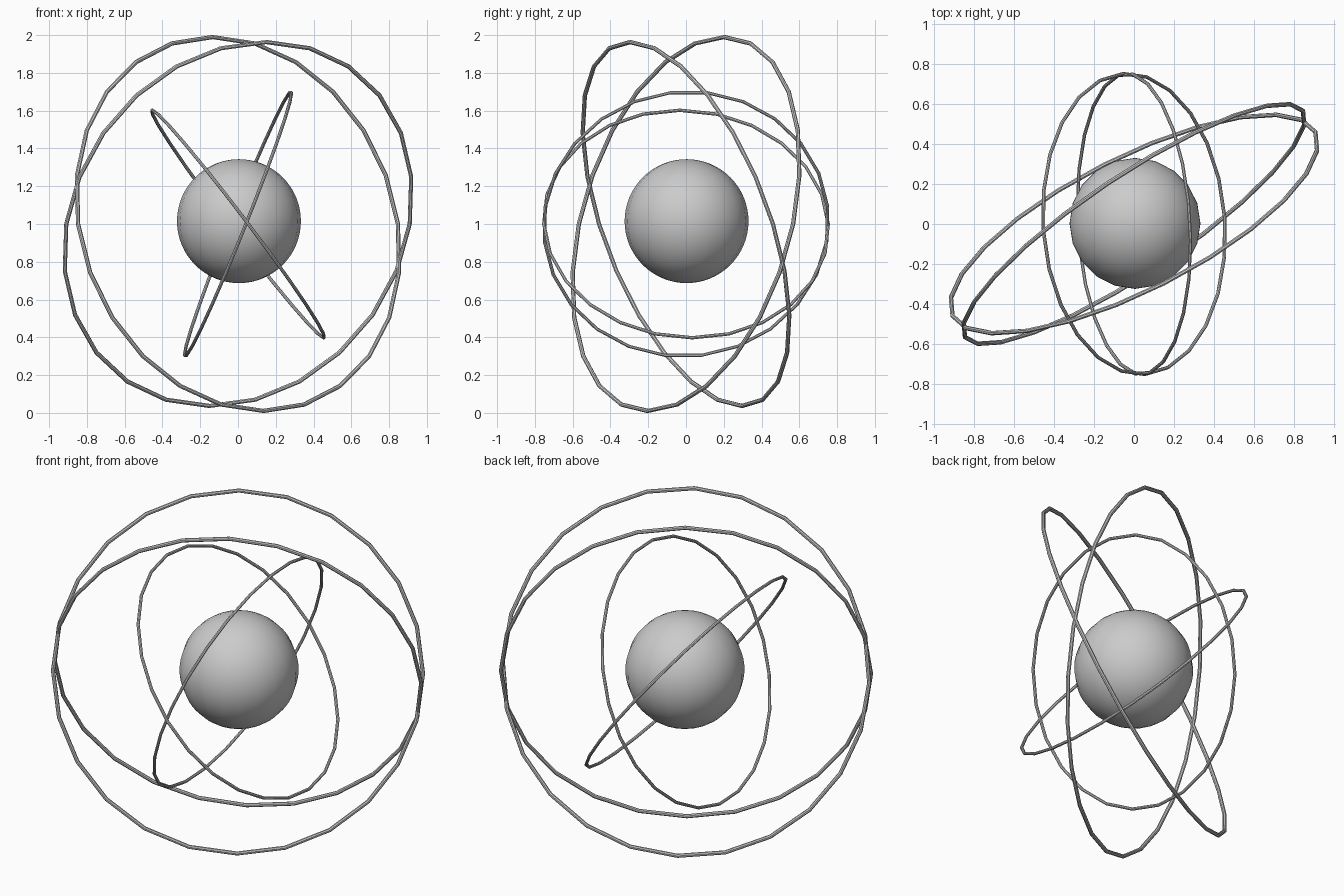
import bpy
from math import radians
from mathutils import Vector, Matrix

if "Cube" in bpy.data.objects:
    bpy.data.objects.remove(bpy.data.objects["Cube"])

CENTRE = Vector((0, 0, 1.0))


def ring(name, normal, radius, tube, phase=0):
    """Thin faceted hoop facing `normal`, one corner at its highest point."""
    n = Vector(normal).normalized()
    up = Vector((0, 0, 1))
    x = (up - n * up.dot(n)).normalized()
    y = n.cross(x)
    rot = Matrix((x, y, n)).transposed().to_4x4()
    bpy.ops.mesh.primitive_torus_add(major_segments=24, minor_segments=8,
                                     major_radius=radius, minor_radius=tube)
    ob = bpy.context.object
    ob.name = name
    ob.matrix_world = Matrix.Translation(CENTRE) @ rot @ Matrix.Rotation(radians(phase), 4, 'Z')
    bpy.ops.object.shade_smooth_by_angle(angle=radians(30))


# Central ball: few segments around, many rings
bpy.ops.mesh.primitive_uv_sphere_add(segments=20, ring_count=32, radius=0.328,
                                     location=(0.005, 0.003, 1.015))
bpy.context.object.name = "core_ball"
bpy.ops.object.shade_smooth_by_angle(angle=radians(30))

# Two large outer hoops
ring("outer_ring_a", (0.540, -0.806, 0.238), 1.019, 0.0115)
ring("outer_ring_b", (-0.428, 0.845, 0.327), 1.019, 0.0115)

# Two small inner hoops
ring("inner_ring_a", (0.798, 0.058, 0.605), 0.755, 0.009)
ring("inner_ring_b", (0.930, 0.052, -0.373), 0.755, 0.009, 7.5)
